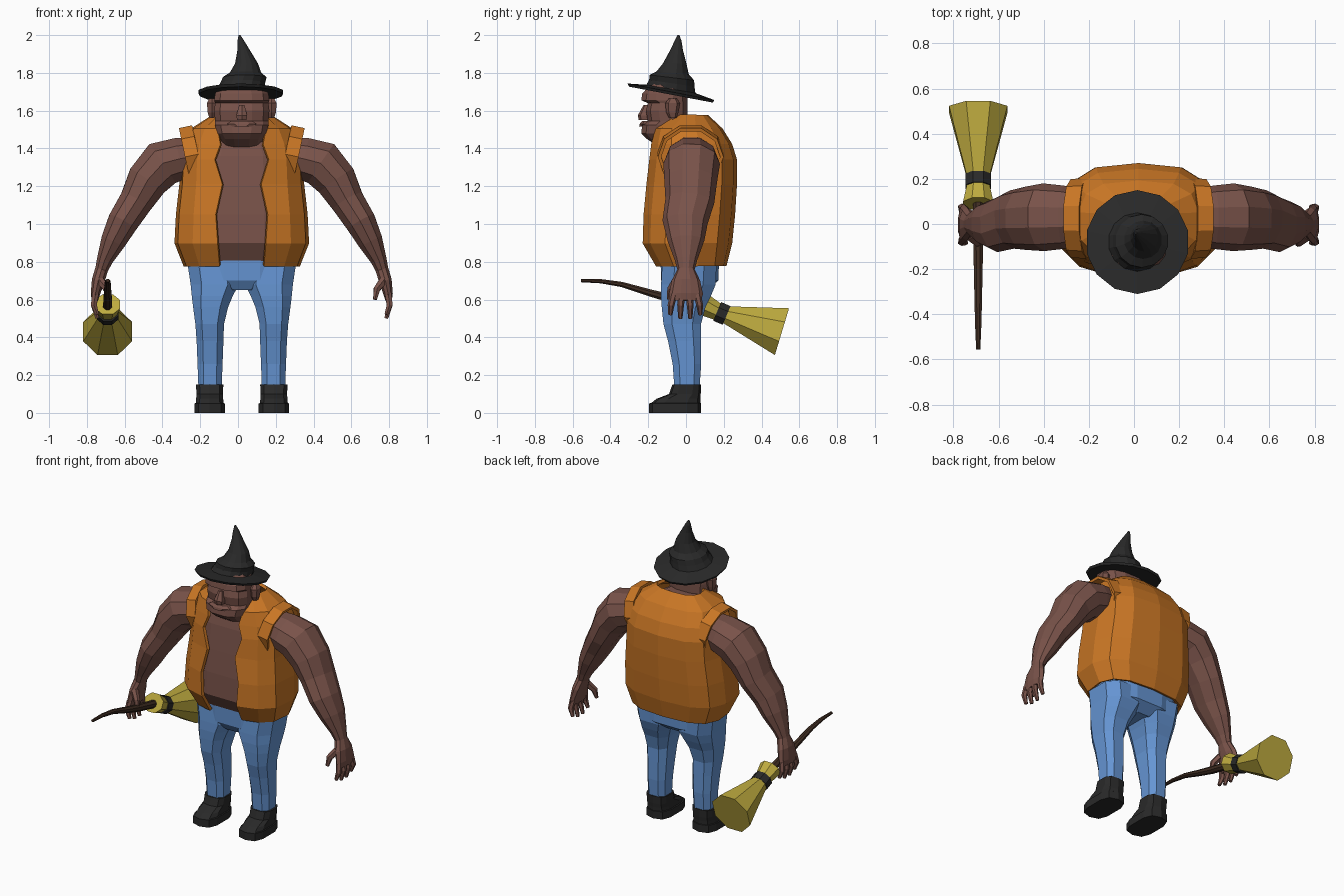
import bpy, bmesh
from math import sin, cos, pi, radians, copysign
from mathutils import Vector as V

CX = 0.02  # body centre line
X, Y, Z = V((1, 0, 0)), V((0, 1, 0)), V((0, 0, 1))


def mat(name, *rgb):
    m = bpy.data.materials.new(name)
    m.diffuse_color = (*rgb, 1)
    return m


SKIN = mat("skin", 0.19, 0.085, 0.067)
ORANGE = mat("orange", 0.58, 0.18, 0.018)
DENIM = mat("denim", 0.13, 0.30, 0.65)
BLACK = mat("black", 0.022, 0.022, 0.022)
STRAW = mat("straw", 0.52, 0.41, 0.05)
WOOD = mat("wood", 0.05, 0.026, 0.016)


def spow(a, p):
    return copysign(abs(a) ** p, a)


def loft(name, rings, material, closed=True, caps=True, thick=0):
    """Skin a list of equal-length point rings."""
    bm = bmesh.new()
    vr = [[bm.verts.new(p) for p in r] for r in rings]
    n = len(vr[0])
    for a, b in zip(vr, vr[1:]):
        for i in range(n if closed else n - 1):
            j = (i + 1) % n
            bm.faces.new((a[i], a[j], b[j], b[i]))
    if caps:
        bm.faces.new(vr[0][::-1])
        bm.faces.new(vr[-1])
    bmesh.ops.recalc_face_normals(bm, faces=bm.faces)
    me = bpy.data.meshes.new(name)
    bm.to_mesh(me)
    bm.free()
    me.materials.append(material)
    ob = bpy.data.objects.new(name, me)
    bpy.context.collection.objects.link(ob)
    if thick:
        m = ob.modifiers.new("thickness", "SOLIDIFY")
        m.thickness, m.offset = thick, 0
    return ob


def oval(c, ru, rv, n, u=X, v=Y, p=1.0):
    angs = [2 * pi * (i + 0.5) / n for i in range(n)]
    return [V(c) + u * ru * spow(cos(a), p) + v * rv * spow(sin(a), p) for a in angs]


def stack(name, levels, material, n=10, p=0.8, cx=CX):
    """Horizontal sections: (z, half width, y front, y back[, x offset])."""
    rings = [oval((cx + (l[4] if len(l) > 4 else 0), (l[2] + l[3]) / 2, l[0]),
                  l[1], (l[3] - l[2]) / 2, n, p=p) for l in levels]
    return loft(name, rings, material)


def tube(name, path, material, v=Y, n=8, side=0, **kw):
    """Sections along a path: (x, y, z, radius u, radius v); side mirrors about the body."""
    pts = [V((CX + side * q[0], q[1], q[2]) if side else q[:3]) for q in path]
    rings = []
    for i, q in enumerate(path):
        t = (pts[min(i + 1, len(pts) - 1)] - pts[max(i - 1, 0)]).normalized()
        u = t.cross(v).normalized()
        rings.append(oval(pts[i], q[3], q[4], n, u, u.cross(t).normalized()))
    return loft(name, rings, material, **kw)


# torso
stack("torso", [(0.76, .25, -.11, .15), (0.90, .31, -.195, .20), (1.05, .31, -.19, .22),
                (1.2, .30, -.175, .23), (1.36, .29, -.155, .22), (1.46, .23, -.13, .16),
                (1.54, .10, -.10, .06)], SKIN, n=12, p=0.7)

# open vest: (z, half width, y front, y back, half opening)
rings = []
for z, w, f, b, o in [(0.78, .30, -.15, .205, .115), (0.90, .348, -.22, .235, .125), (1.05, .34, -.215, .25, .135),
                      (1.21, .322, -.2, .26, .10), (1.34, .315, -.185, .26, .14), (1.42, .30, -.175, .235, .11),
                      (1.50, .26, -.155, .185, .125), (1.57, .15, -.05, .11, .12)]:
    r = [(CX + o, f, z)]
    for i in range(11):
        a = radians(-50 + 28 * i)
        r.append((CX + w * spow(cos(a), .7), (f + b) / 2 + (b - f) / 2 * spow(sin(a), .7), z))
    rings.append(r + [(CX - o, f, z)])
loft("vest", rings, ORANGE, closed=False, caps=False, thick=0.02)

# head
stack("head", [(1.40, .10, -.13, .02), (1.45, .115, -.21, .005), (1.48, .135, -.24, .01),
               (1.525, .145, -.235, .01), (1.545, .145, -.205, .01), (1.60, .15, -.215, .01),
               (1.64, .145, -.205, .01), (1.655, .15, -.24, .01), (1.69, .145, -.235, .01),
               (1.74, .11, -.19, -.01)], SKIN, n=12, p=0.75)
stack("nose", [(1.55, .028, -.25, -.19), (1.575, .032, -.255, -.19), (1.63, .016, -.225, -.19)], SKIN, n=6)
stack("lips", [(1.515, .05, -.25, -.2), (1.53, .085, -.247, -.18), (1.545, .06, -.235, -.18)], SKIN, n=8)

# pointed hat: (z, radius, x, y, tilt)
hat = []
for z, r, x, y, tilt in [(1.685, .11, .015, -.08, -.19), (1.685, .222, .015, -.08, -.19),
                         (1.70, .23, .015, -.08, -.19), (1.715, .13, .015, -.08, -.17),
                         (1.745, .12, .025, -.075, -.15), (1.775, .118, .035, -.075, -.12),
                         (1.80, .085, .04, -.07, -.1), (1.85, .062, .045, -.06, 0),
                         (1.92, .034, .03, -.05, 0), (1.97, .018, .015, -.042, 0), (2.0, .005, .008, -.04, 0)]:
    hat.append(oval((x, y, z), r, r, 14, X, Y + Z * tilt))
loft("hat", hat, BLACK)

# jeans seat
stack("jeans_seat", [(0.65, .11, -.10, .11), (0.70, .262, -.135, .175), (0.83, .275, -.14, .18)], DENIM, n=12, p=.75)

for s, side in ((1, "left"), (-1, "right")):
    # legs and boots
    stack(side + "_leg", [(0.13, .065, -.065, .075), (0.26, .07, -.075, .085), (0.38, .075, -.10, .085),
                          (0.47, .08, -.125, .085, s * .002), (0.56, .098, -.135, .11, -s * .003),
                          (0.62, .115, -.14, .14, -s * .012), (0.68, .135, -.14, .165, -s * .025),
                          (0.78, .135, -.135, .17, -s * .01)], DENIM, n=8, p=.7, cx=CX + s * .168)
    stack(side + "_boot", [(0, .083, -.195, .08), (0.05, .083, -.195, .08), (0.052, .076, -.185, .077),
                           (0.075, .074, -.155, .077), (0.10, .072, -.09, .078),
                           (0.15, .075, -.072, .08)], BLACK, n=10, p=.65, cx=CX + s * .17)
    # ear
    stack(side + "_ear", [(1.56, .015, -.09, -.05), (1.59, .025, -.105, -.04),
                          (1.64, .03, -.11, -.03), (1.665, .015, -.09, -.05)], SKIN, n=6, cx=CX + s * .158)
    # vest shoulder edge
    tube(side + "_armhole", [(.23, .025, 1.37, .155, .17), (.30, .025, 1.355, .155, .165)], ORANGE, n=10,
         side=s, caps=False, thick=.018)
    # arm down to the palm
    tube(side + "_arm", [(.20, .03, 1.37, .10, .11), (.33, .03, 1.345, .118, .14), (.42, .03, 1.32, .13, .15),
                         (.50, .025, 1.23, .115, .14), (.56, .02, 1.12, .093, .13), (.63, -.005, 1.01, .085, .12),
                         (.68, 0, .91, .07, .097), (.725, 0, .81, .045, .06), (.742, 0, .76, .036, .046),
                         (.76, 0, .70, .036, .075), (.775, 0, .63, .026, .09), (.778, 0, .595, .018, .08)],
         SKIN, n=10, side=s)
    # fingers and thumb
    for i in range(4):
        y = -.072 + .046 * i
        end = .50 + (.02 if i in (0, 3) else 0)
        tube(side + "_finger", [(.775, y * .9, .63, .02, .02), (.783, y * 1.1, .57, .018, .018),
                                (.765, y * 1.15, end, .011, .011)], SKIN, n=6, side=s)
    tube(side + "_thumb", [(.75, -.05, .70, .025, .025), (.715, -.08, .655, .02, .02),
                           (.705, -.09, .60, .011, .011)], SKIN, n=6, side=s)

# broom
B = -.69
tube("broom_handle", [(B, -.555, .70, .009, .01), (B, -.45, .697, .012, .015), (B, -.34, .68, .015, .018),
                      (B, -.2, .638, .02, .021), (B, -.08, .605, .024, .024), (B, .12, .56, .026, .026)],
     WOOD, v=X, n=8)
tube("broom_bristles", [(B, .09, .575, .064, .072), (B, .165, .537, .05, .055), (B, .21, .52, .05, .055),
                        (B, .508, .43, .14, .14)], STRAW, v=X, n=8)
tube("broom_band", [(B, .165, .537, .058, .062), (B, .215, .516, .058, .062)], BLACK, v=X, n=8)
